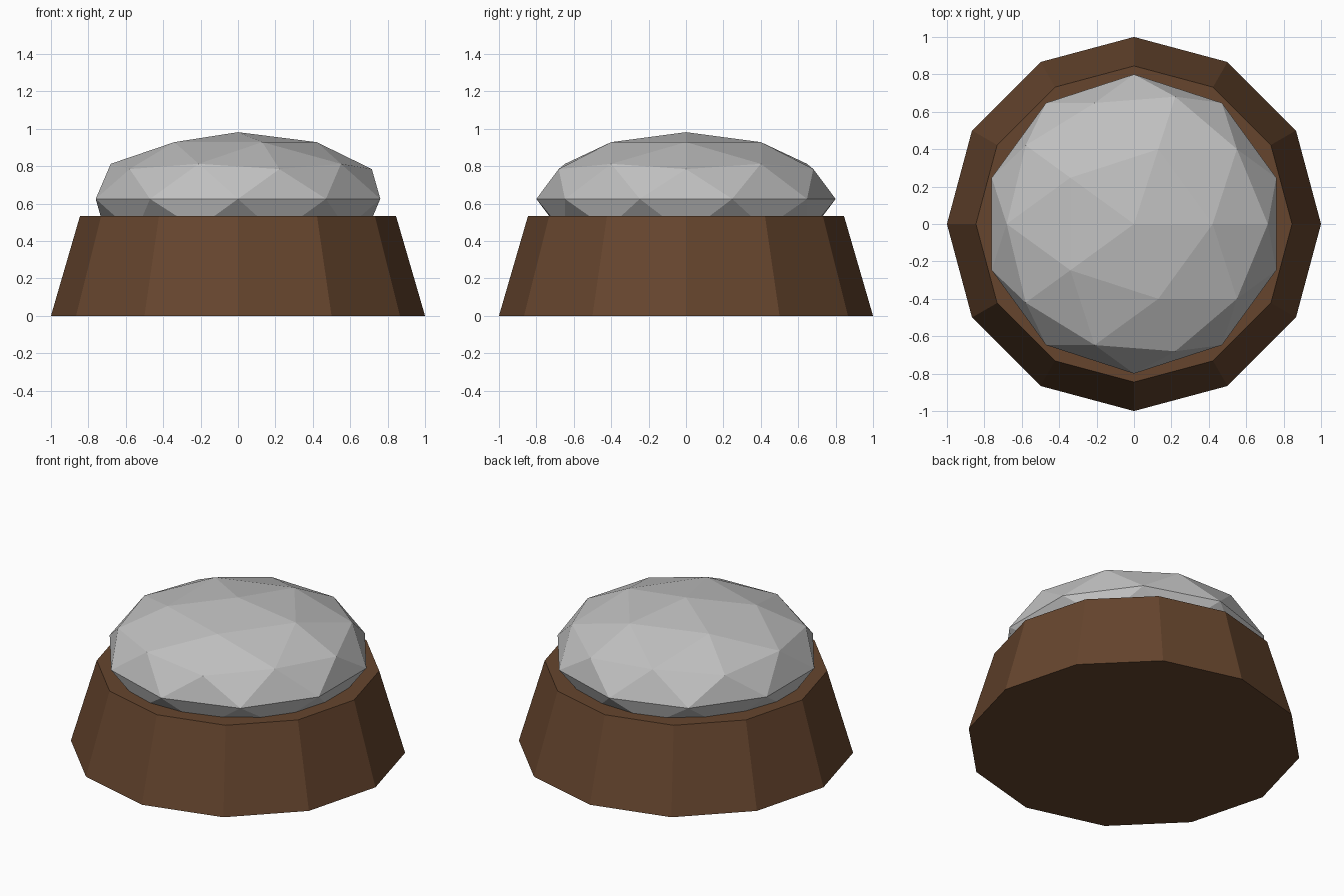
import bpy

if "Cube" in bpy.data.objects:
    bpy.data.objects.remove(bpy.data.objects["Cube"])


def material(name, color):
    mat = bpy.data.materials.new(name)
    mat.diffuse_color = (*color, 1.0)
    mat.use_nodes = True
    mat.node_tree.nodes["Principled BSDF"].inputs["Base Color"].default_value = mat.diffuse_color
    return mat


def finish(name, mat):
    obj = bpy.context.object
    obj.name = name
    obj.data.materials.append(mat)
    bpy.ops.object.shade_flat()
    return obj


brown = material("wood brown", (0.133, 0.060, 0.027))
grey = material("stone grey", (0.53, 0.53, 0.53))

# Twelve-sided tapered base
BASE_HEIGHT = 0.533
bpy.ops.mesh.primitive_cone_add(vertices=12, radius1=1.0, radius2=0.845,
                                depth=BASE_HEIGHT,
                                location=(0, 0, BASE_HEIGHT / 2))
finish("base", brown)

# Flattened faceted dome sunk into the base
bpy.ops.mesh.primitive_ico_sphere_add(subdivisions=2, radius=1.0,
                                      location=(0, 0, 0.625))
dome = finish("dome", grey)
dome.scale = (0.8, 0.8, 0.357)
